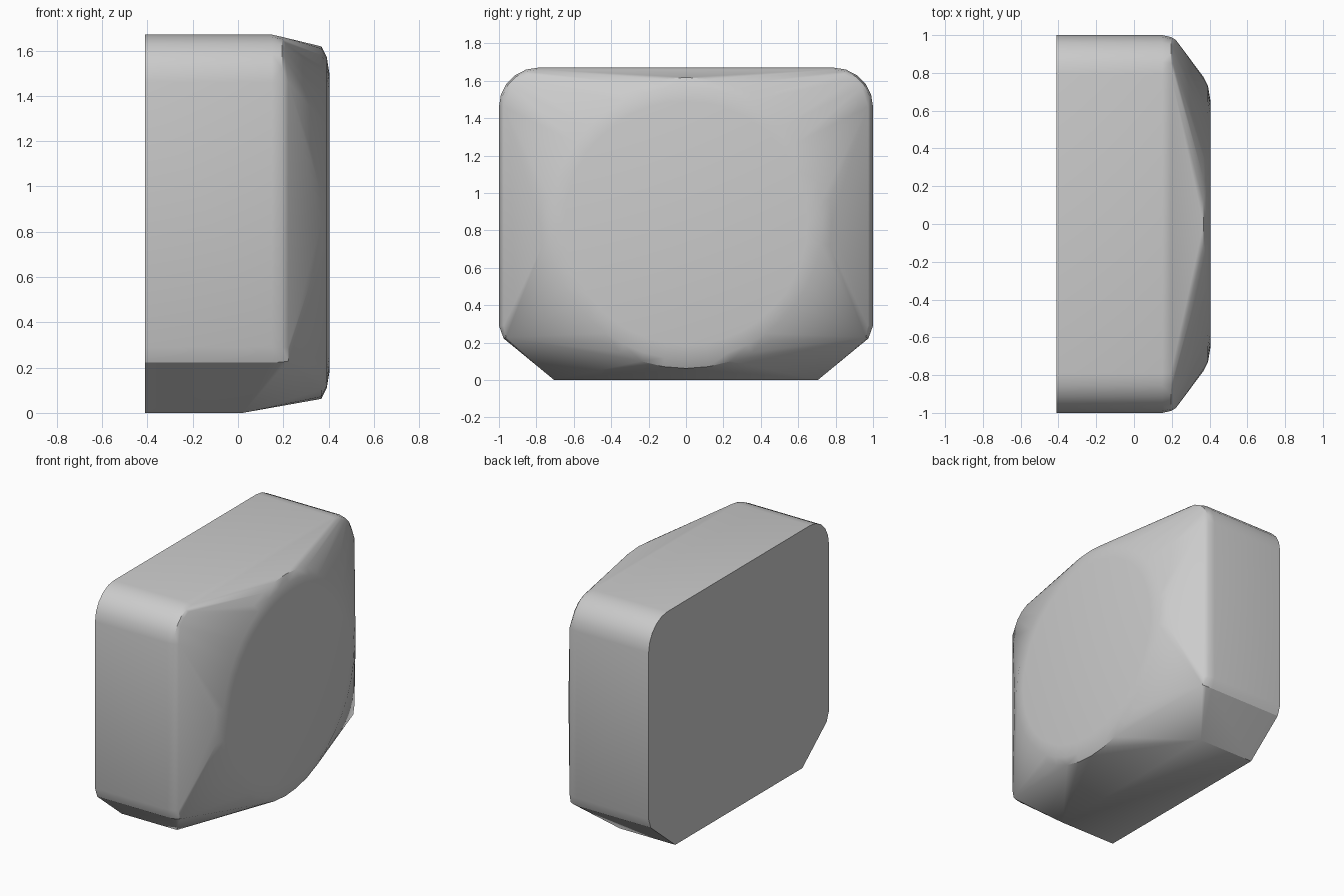
import bpy, bmesh, math

if "Cube" in bpy.data.objects:
    bpy.data.objects.remove(bpy.data.objects["Cube"], do_unlink=True)

BACK, SHOULDER, EDGE = -0.41, 0.15, 0.222
TOP, HALF, MID = 1.67, 1.0, 0.84


def outline(inset, radius=0.21, steps=5):
    """Half outline (y, z): rounded top corner, straight side, lower corner."""
    pts = []
    for i in range(steps + 1):
        a = math.pi / 2 * (1 - i / steps)
        pts.append((HALF - radius + (radius - inset) * math.cos(a),
                    TOP - radius + (radius - inset) * math.sin(a)))
    return pts + [(HALF - inset, 0.29), (0.975 - inset / 2, 0.222 + inset / 4)]


bm = bmesh.new()


def add(x, points):
    for y, z in points:
        for side in (-1, 1):
            bm.verts.new((x, side * y, z))


# Straight housing with softened front edge
add(BACK, outline(0))
add(SHOULDER, outline(0))
add(0.195, outline(0.01))
add(EDGE, [p for p in outline(0.026) if p[1] < 1.5])
add(0.208, [p for p in outline(0.026) if p[1] >= 1.5])

# Narrow flat underside
for x in (BACK, 0.02):
    add(x, [(0.705, 0)])

# Round domed face
for x, radius in ((0.368, 0.778), (0.392, 0.73), (0.405, 0.65)):
    for i in range(40):
        a = math.tau * i / 40
        bm.verts.new((x, radius * math.sin(a), MID + radius * math.cos(a)))

# Stretch one skin over all the profiles
hull = bmesh.ops.convex_hull(bm, input=bm.verts)
loose = {v for v in hull["geom_interior"] + hull["geom_unused"]
         if isinstance(v, bmesh.types.BMVert) and not v.link_faces}
bmesh.ops.delete(bm, geom=list(loose), context="VERTS")
bmesh.ops.dissolve_limit(bm, angle_limit=math.radians(0.5),
                         verts=bm.verts, edges=bm.edges)
bmesh.ops.recalc_face_normals(bm, faces=bm.faces)

mesh = bpy.data.meshes.new("housing")
bm.to_mesh(mesh)
bm.free()
housing = bpy.data.objects.new("housing", mesh)
bpy.context.collection.objects.link(housing)

# Plain grey finish
grey = bpy.data.materials.new("light_grey")
grey.use_nodes = True
grey.diffuse_color = (0.6, 0.6, 0.6, 1)
grey.node_tree.nodes["Principled BSDF"].inputs["Base Color"].default_value = (0.6, 0.6, 0.6, 1)
mesh.materials.append(grey)

bpy.ops.object.select_all(action="DESELECT")
housing.select_set(True)
bpy.context.view_layer.objects.active = housing
bpy.ops.object.shade_smooth_by_angle(angle=math.radians(30))
